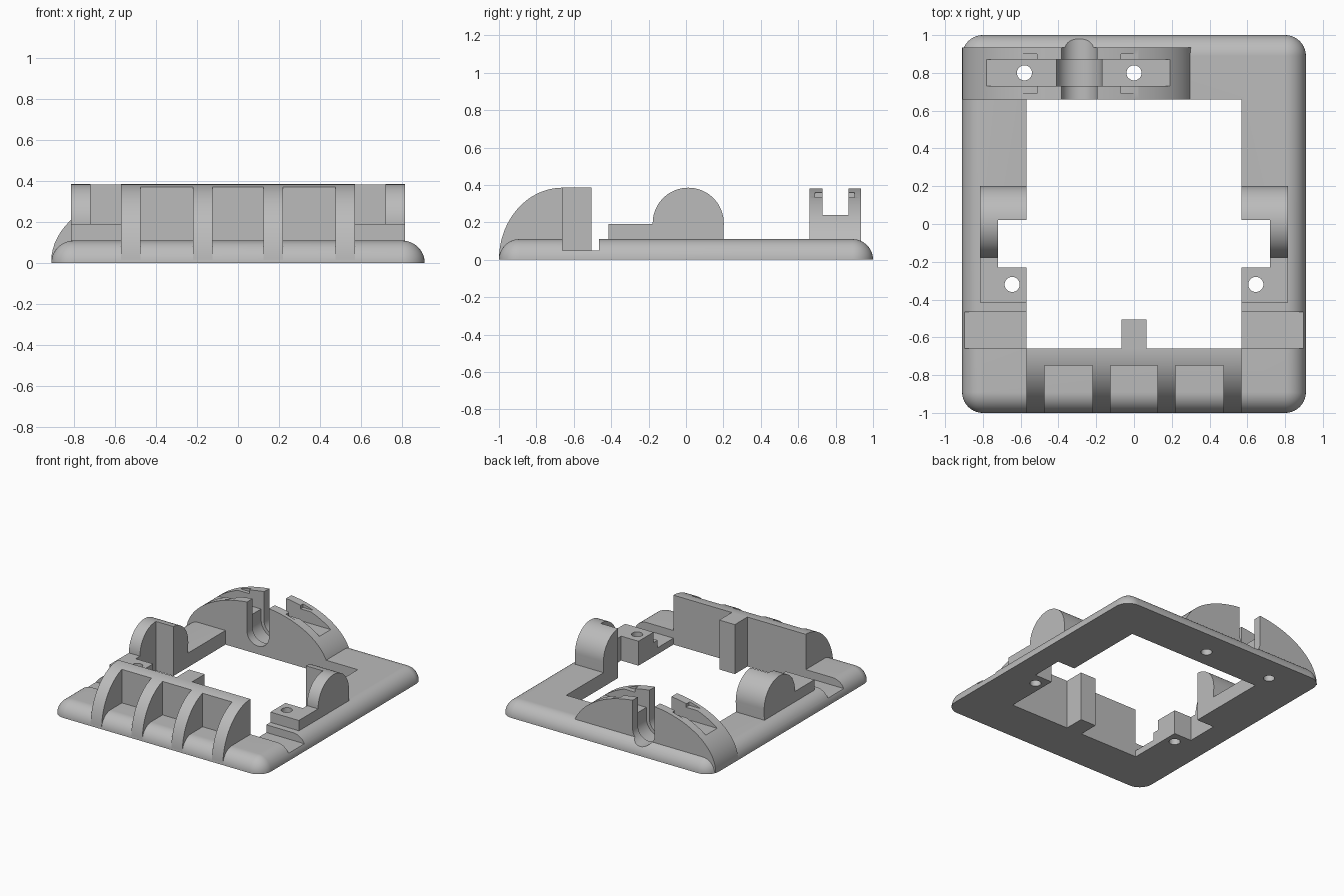
import bpy
import bmesh
from math import sin, cos, pi

if "Cube" in bpy.data.objects:
    bpy.data.objects.remove(bpy.data.objects["Cube"])

grey = bpy.data.materials.new("plain_grey")
grey.use_nodes = True
colour = (0.5, 0.5, 0.5, 1)
grey.diffuse_color = colour
grey.node_tree.nodes["Principled BSDF"].inputs["Base Color"].default_value = colour


def finish(name, bm):
    bmesh.ops.remove_doubles(bm, verts=bm.verts, dist=1e-5)
    bmesh.ops.recalc_face_normals(bm, faces=bm.faces)
    mesh = bpy.data.meshes.new(name)
    bm.to_mesh(mesh)
    bm.free()
    mesh.materials.append(grey)
    obj = bpy.data.objects.new(name, mesh)
    bpy.context.collection.objects.link(obj)
    return obj


def prism(name, points, axis, start, end):
    """Extrude a 2D outline along the x, y or z axis."""
    place = {"x": lambda u, v, d: (d, u, v),
             "y": lambda u, v, d: (u, d, v),
             "z": lambda u, v, d: (u, v, d)}[axis]
    bm = bmesh.new()
    ends = [[bm.verts.new(place(u, v, d)) for u, v in points] for d in (start, end)]
    for ring in ends:
        bm.faces.new(ring)
    n = len(points)
    for i in range(n):
        j = (i + 1) % n
        bm.faces.new((ends[0][i], ends[0][j], ends[1][j], ends[1][i]))
    return finish(name, bm)


def arc(cu, cv, ru, rv, a, b, n=40):
    return [(cu + ru * cos(a + (b - a) * i / n), cv + rv * sin(a + (b - a) * i / n))
            for i in range(n + 1)]


def box(name, x0, x1, y0, y1, z0, z1):
    return prism(name, [(x0, y0), (x1, y0), (x1, y1), (x0, y1)], "z", z0, z1)


cutters = []


def cutter(obj):
    obj.hide_render = True
    cutters.append(obj)
    return obj


def cut(obj, tools):
    bpy.context.view_layer.objects.active = obj
    for tool in tools:
        mod = obj.modifiers.new("cut", "BOOLEAN")
        mod.operation = "DIFFERENCE"
        mod.solver = "EXACT"
        mod.object = tool
        bpy.ops.object.modifier_apply(modifier=mod.name)


def rounded_plate(name, hx, hy, r, steps=14):
    """Flat-bottomed plate with rounded corners and rounded upper edge."""
    bm = bmesh.new()
    rings = []
    for k in range(steps + 1):
        t = pi / 2 * k / steps
        ring = []
        for q, (sx, sy) in enumerate([(1, 1), (-1, 1), (-1, -1), (1, -1)]):
            corner = arc(sx * (hx - r), sy * (hy - r), r * cos(t), r * cos(t),
                         q * pi / 2, (q + 1) * pi / 2, steps)
            ring += [bm.verts.new((x, y, r * sin(t))) for x, y in corner]
        rings.append(ring)
    n = len(rings[0])
    for low, high in zip(rings, rings[1:]):
        for i in range(n):
            j = (i + 1) % n
            bm.faces.new((low[i], low[j], high[j], high[i]))
    bm.faces.new(rings[0])
    bm.faces.new(rings[-1])
    return finish(name, bm)


# Cutters shared by several parts
opening = cutter(box("opening_cutter", -0.57, 0.57, -0.66, 0.66, -1, 1))
notch = cutter(box("notch_cutter", -0.72, 0.72, -0.23, 0.02, -1, 1))
groove = cutter(box("groove_cutter", -1, 1, -0.66, -0.465, 0.05, 1))
holes = {}
for name, x, y in [("left_front", 0.645, -0.32), ("right_front", -0.645, -0.32),
                   ("left_back", 0, 0.8), ("right_back", -0.58, 0.8)]:
    holes[name] = cutter(prism(name + "_hole_cutter",
                               arc(x, y, 0.04, 0.04, 0, 2 * pi)[:-1], "z", -1, 1))


def u_slot(name, r, y0, y1):
    outline = arc(-0.29, 0.158, r, r, pi, 2 * pi) + [(-0.29 + r, 0.6), (-0.29 - r, 0.6)]
    return cutter(prism(name, outline, "y", y0, y1))


shaft_slot = u_slot("shaft_slot_cutter", 0.095, 0.5, 1.2)
wheel_slot = u_slot("wheel_slot_cutter", 0.12, 0.73, 0.87)
channel = cutter(box("channel_cutter", -1, 1, 0.73, 0.87, 0.24, 1))

# Base frame
base = rounded_plate("base_frame", 0.91, 1.0, 0.11)
cut(base, [opening, notch, groove, shaft_slot, wheel_slot] + list(holes.values()))

# Ribbed front wall with three pockets
wall = prism("front_wall", arc(-0.66, 0, 0.34, 0.385, pi / 2, pi)[:-1]
             + [(-0.999, 0.02), (-0.66, 0.02)], "x", -0.57, 0.57)
pockets = [cutter(box("pocket_cutter", x0, x1, -1.5, -0.75, -1, 1))
           for x0, x1 in [(-0.475, -0.22), (-0.125, 0.125), (0.22, 0.475)]]
cut(wall, pockets)

# Post behind the front wall
post = box("rear_post", -0.067, 0.067, -0.665, -0.505, 0, 0.385)

# Side brackets with round ears and screw tabs
brackets = []
for side, s in (("left", 1), ("right", -1)):
    outline = ([(0.2, 0.08)] + arc(0.012, 0.195, 0.19, 0.19, 0, pi)
               + [(-0.178, 0.19), (-0.415, 0.19), (-0.415, 0.08)])
    bracket = prism(side + "_bracket", outline, "x", s * 0.57, s * 0.815)
    cut(bracket, [notch, holes[side + "_front"]])
    brackets.append(bracket)

# Back arch holding a shaft slot, a channel and two clip slits
arch = prism("back_arch", arc(-0.295, 0.01, 0.615, 0.375, 0, pi), "y", 0.66, 0.935)
clips = [cutter(box("clip_cutter", x0, x1, 0.69, 0.9, 0.332, 0.36))
         for x0, x1 in [(-0.8, -0.51), (-0.07, 0.2)]]
cut(arch, [shaft_slot, channel, wheel_slot, holes["left_back"], holes["right_back"]] + clips)

for tool in cutters:
    bpy.data.objects.remove(tool)

# Smooth curves, sharp edges
bpy.ops.object.select_all(action="DESELECT")
for obj in [base, wall, post, arch] + brackets:
    obj.select_set(True)
    bpy.context.view_layer.objects.active = obj
bpy.ops.object.shade_smooth_by_angle(angle=pi / 7)
